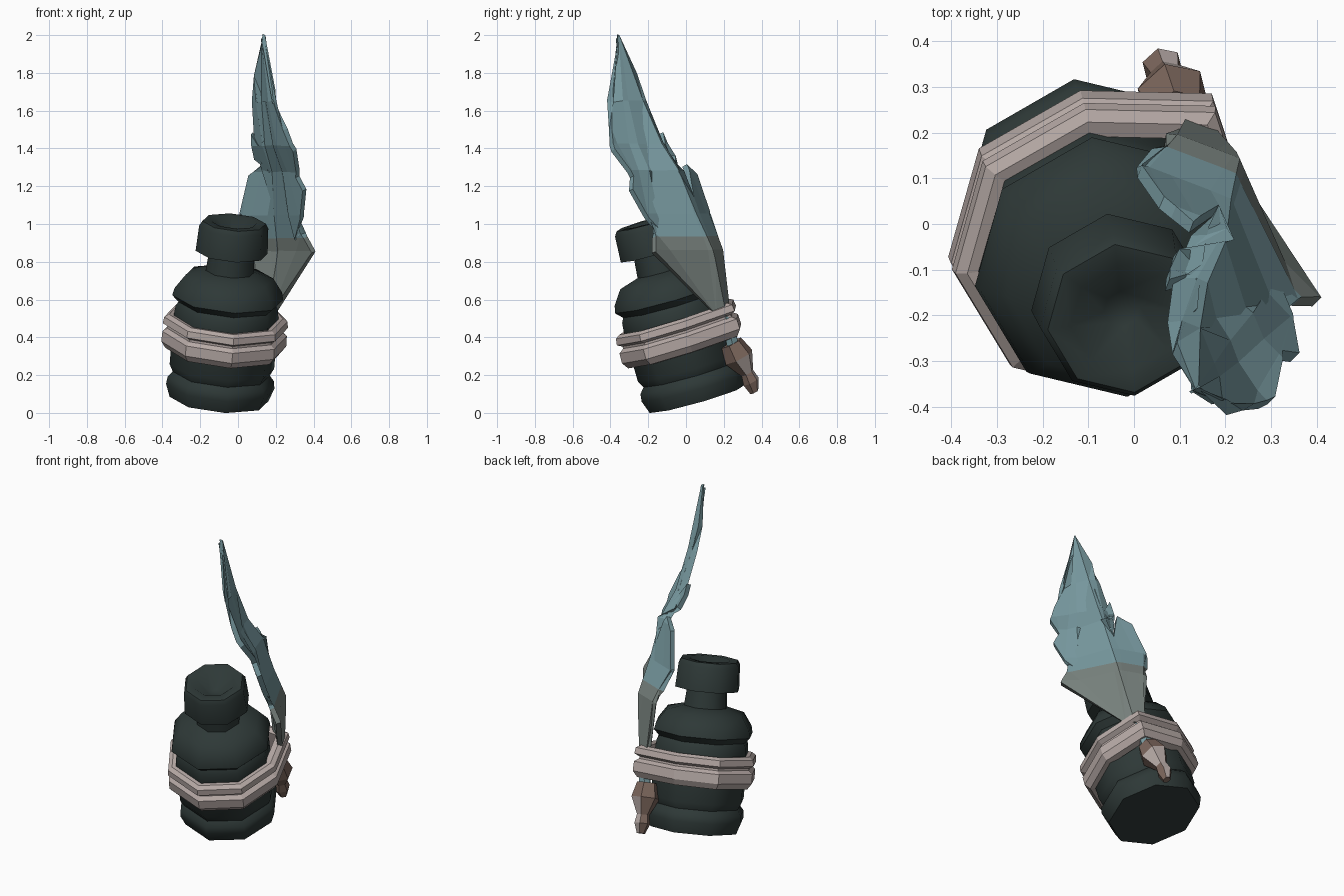
import bpy, bmesh, math
from mathutils import Vector

if "Cube" in bpy.data.objects:
    bpy.data.objects.remove(bpy.data.objects["Cube"], do_unlink=True)


def material(name, rgb):
    m = bpy.data.materials.new(name)
    m.use_nodes = True
    m.diffuse_color = (*rgb, 1)
    m.node_tree.nodes["Principled BSDF"].inputs["Base Color"].default_value = (*rgb, 1)
    return m


GLASS = material("dark_glass", (0.027, 0.04, 0.038))
CLOTH = material("pale_cloth", (0.47, 0.40, 0.38))
BLUE = material("feather_blue", (0.19, 0.325, 0.355))
GREY = material("feather_grey", (0.19, 0.225, 0.21))
BROWN = material("brown_leather", (0.195, 0.13, 0.105))


def finish(name, bm, mats, smooth=None):
    bmesh.ops.recalc_face_normals(bm, faces=bm.faces)
    me = bpy.data.meshes.new(name)
    bm.to_mesh(me)
    bm.free()
    for m in mats:
        me.materials.append(m)
    ob = bpy.data.objects.new(name, me)
    bpy.context.collection.objects.link(ob)
    if smooth:
        bpy.ops.object.select_all(action='DESELECT')
        ob.select_set(True)
        bpy.context.view_layer.objects.active = ob
        bpy.ops.object.shade_smooth_by_angle(angle=math.radians(smooth))
    return ob


def loft(rings, axis, sides, start, closed=False, bulge=None):
    """Join polygon rings (centre, radius) square to an axis; bulge = (corner, factor)."""
    bm = bmesh.new()
    turn = Vector((0, 0, 1)).rotation_difference(axis)
    loops = []
    for centre, r in rings:
        loop = []
        for k in range(sides):
            a = start + math.tau * k / sides
            q = r * bulge[1] if bulge and bulge[0] == k else r
            loop.append(bm.verts.new(Vector(centre) + turn @ Vector((q * math.cos(a), q * math.sin(a), 0))))
        loops.append(loop)
    pairs = list(zip(loops, loops[1:]))
    if closed:
        pairs.append((loops[-1], loops[0]))
    else:
        bm.faces.new(loops[0])
        bm.faces.new(loops[-1])
    for a, b in pairs:
        for k in range(sides):
            j = (k + 1) % sides
            bm.faces.new((a[k], a[j], b[j], b[k]))
    return bm


# Leaning eight-sided bottle
BASE = Vector((-0.10, 0.06, 0.074))
AXIS = Vector((0.08, -0.268, 0.94)).normalized()
START = math.radians(-82)


def along(profile):
    return [(BASE + AXIS * t, r) for r, t in profile]


bottle = along([
    (0.265, 0), (0.29, 0.07), (0.285, 0.11), (0.26, 0.14), (0.28, 0.18),
    (0.28, 0.45), (0.275, 0.5), (0.262, 0.525), (0.297, 0.56), (0.288, 0.6),
    (0.235, 0.675), (0.13, 0.705), (0.12, 0.815), (0.193, 0.81), (0.185, 0.95),
    (0.17, 0.975), (0.12, 0.975), (0.04, 0.9)])
finish("bottle", loft(bottle, AXIS, 8, START), [GLASS], 50)

# Double cloth wrap, pushed out at the corner where it holds the feather
wrap = along([
    (0.27, 0.265), (0.31, 0.27), (0.335, 0.305), (0.333, 0.36), (0.308, 0.378),
    (0.308, 0.39), (0.335, 0.405), (0.33, 0.44), (0.305, 0.455), (0.27, 0.45)])
wrap_axis = (AXIS + Vector((0, -0.035, 0))).normalized()
finish("cloth_wrap", loft(wrap, wrap_axis, 8, START, True, (3, 1.2)), [CLOTH])

# Feather blade: flat outline (across, height), cut, then bent
OUTLINE = [
    (-0.08, 0.5), (0.02, 0.52), (0.403, 0.85), (0.364, 0.95), (0.30, 0.93),
    (0.385, 1.03), (0.455, 1.18), (0.425, 1.25), (0.485, 1.39), (0.46, 1.5),
    (0.41, 1.65), (0.405, 1.71), (0.35, 1.99),
    (0.255, 1.79), (0.235, 1.64), (0.235, 1.57), (0.18, 1.37), (0.146, 1.48),
    (0.11, 1.35), (0.08, 1.14), (0.02, 1.31), (-0.05, 1.26), (-0.075, 1.06),
    (-0.06, 0.86)]
BEND = [(0.5, 0.25), (0.86, 0.19), (1.05, 0.115), (1.28, 0.04),
        (1.42, -0.05), (1.65, -0.125), (2.01, -0.165)]
ROOT, TIP = Vector((-0.03, 0.5)), Vector((0.35, 1.99))
GREY_TOP = 0.93


def depth(z):
    for (z0, s0), (z1, s1) in zip(BEND, BEND[1:]):
        if z <= z1:
            return s0 + (s1 - s0) * (z - z0) / (z1 - z0)
    return BEND[-1][1]


bm = bmesh.new()
bm.faces.new([bm.verts.new((w, 0, z)) for w, z in OUTLINE])
bmesh.ops.triangulate(bm, faces=bm.faces)
spine = TIP - ROOT
cuts = [((0, 0, z), (0, 0, 1)) for z, s in BEND[1:-1]] + [((0, 0, GREY_TOP), (0, 0, 1))]
cuts.append(((ROOT.x, 0, ROOT.y), (spine.y, 0, -spine.x)))
for point, normal in cuts:
    bmesh.ops.bisect_plane(bm, geom=bm.verts[:] + bm.edges[:] + bm.faces[:],
                           plane_co=point, plane_no=normal)
for f in bm.faces:
    f.material_index = 1 if f.calc_center_median().z < GREY_TOP else 0
for v in bm.verts:
    w, z = v.co.x, v.co.z
    mid = ROOT.x + spine.x * (z - ROOT.y) / spine.y
    ridge = min(0.06, 0.15 * (2.0 - z), 0.01 + 0.15 * (z - 0.5))
    s = depth(z) + max(-0.03, ridge - 0.45 * abs(w - mid))
    curl = 0.4 * max(0, z - 1.05) if w < 0.1 else 0
    v.co = ((s + w) * math.sqrt(0.5) + curl, (s - w) * math.sqrt(0.5), z)
feather = finish("feather", bm, [BLUE, GREY])
mod = feather.modifiers.new("thickness", 'SOLIDIFY')
mod.thickness = 0.03
mod.offset = 0

# Quill running under the wrap
quill_path = [((0.14, 0.20, 0.55), 0.02), ((0.14, 0.215, 0.5), 0.03), ((0.105, 0.255, 0.33), 0.038)]
finish("quill", loft(quill_path, Vector((0.15, -0.2, 1)).normalized(), 6, 0), [BLUE])

# Leather knot at the quill's end, with a pale outer strip
knot = [((0.10, 0.24, 0.37), 0.06), ((0.085, 0.28, 0.295), 0.082),
        ((0.07, 0.325, 0.21), 0.036), ((0.062, 0.345, 0.165), 0.046),
        ((0.06, 0.362, 0.11), 0.024)]
bm = loft(knot, Vector((0.05, -0.13, 0.25)).normalized(), 6, math.radians(45))
bmesh.ops.recalc_face_normals(bm, faces=bm.faces)
for f in bm.faces:
    f.normal_update()
    if f.normal.y > 0.4 and f.normal.x > -0.4 and 0.14 < f.calc_center_median().z < 0.3:
        f.material_index = 1
finish("knot", bm, [BROWN, CLOTH])
